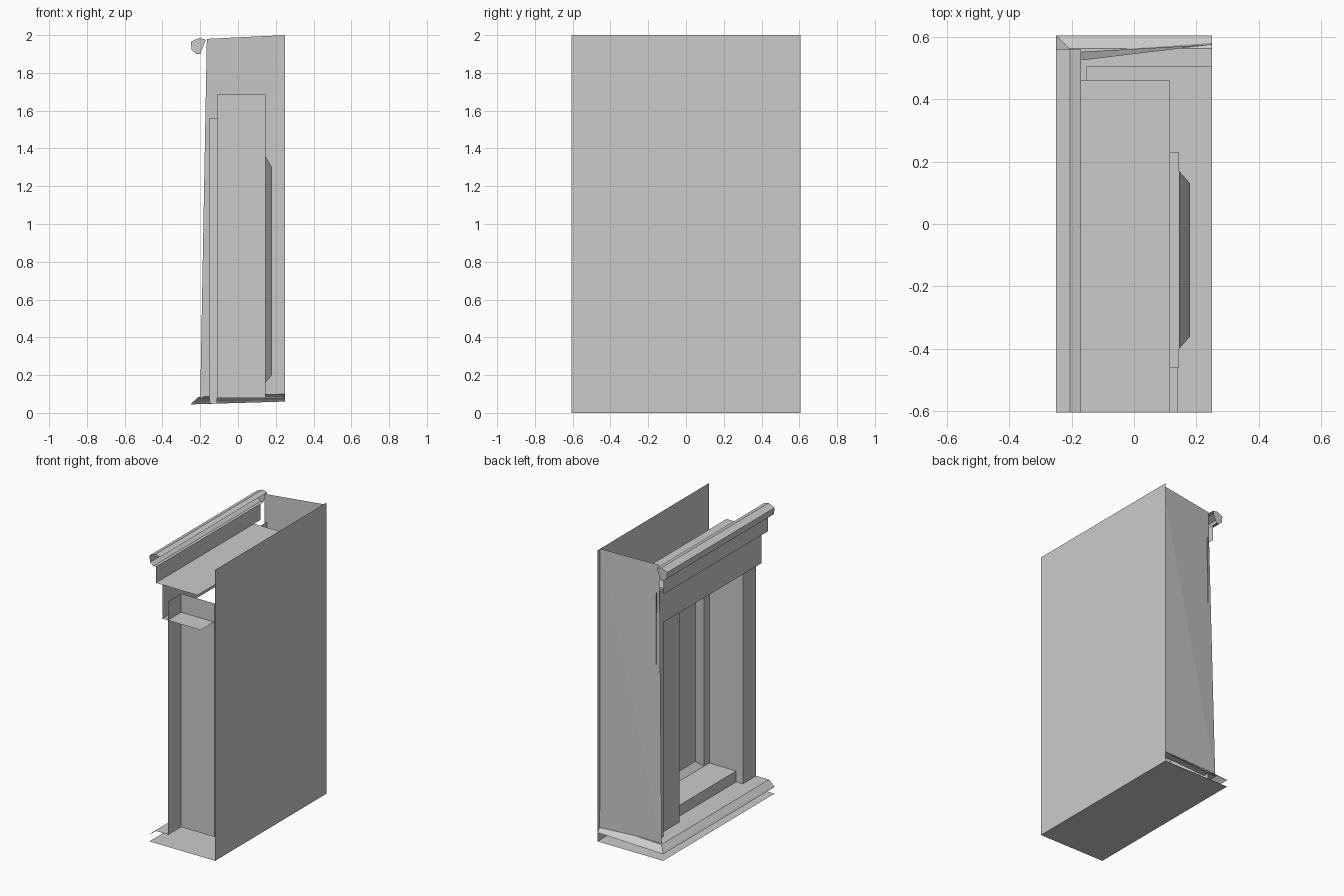
import bpy

if "Cube" in bpy.data.objects:
    bpy.data.objects.remove(bpy.data.objects["Cube"])


def mesh(name, verts, faces):
    me = bpy.data.meshes.new(name)
    me.from_pydata(verts, [], faces)
    ob = bpy.data.objects.new(name, me)
    bpy.context.collection.objects.link(ob)
    return ob


def sheet(name, x, y, z):
    """Flat rectangle: exactly one of x, y, z is a single number."""
    if not isinstance(x, tuple):
        v = [(x, y[0], z[0]), (x, y[0], z[1]), (x, y[1], z[1]), (x, y[1], z[0])]
    elif not isinstance(y, tuple):
        v = [(x[0], y, z[0]), (x[1], y, z[0]), (x[1], y, z[1]), (x[0], y, z[1])]
    else:
        v = [(x[0], y[0], z), (x[1], y[0], z), (x[1], y[1], z), (x[0], y[1], z)]
    return mesh(name, v, [(0, 1, 2, 3)])


def loft(name, *rows):
    """Skin between rows of points."""
    n = len(rows[0])
    faces = [(r * n + i, r * n + i + 1, (r + 1) * n + i + 1, (r + 1) * n + i)
             for r in range(len(rows) - 1) for i in range(n - 1)]
    return mesh(name, [p for row in rows for p in row], faces)


def run_y(name, profile, y0, y1):
    """Straight moulding along y from an (x, z) profile."""
    return loft(name, *[[(x, y, z) for x, z in profile] for y in (y0, y1)])


Y0, Y1 = -0.605, 0.605            # cut end and finished end
NICHE = (-0.46, 0.23)             # width of the recess

# outer shell: back, bottom and slightly twisted end panel
sheet("back_panel", 0.25, (Y0, Y1), (0, 2))
sheet("bottom_panel", (-0.25, 0.25), (Y0, Y1), 0)
mesh("end_panel",
     [(0.25, 0.58, 0.08), (0.25, 0.575, 2), (-0.165, 0.525, 2 - 0.02), (-0.2, 0.55, 0.08)],
     [(0, 1, 3), (1, 2, 3)])

# base moulding turning the corner
base = [(0.0, 0.045), (0.008, 0.055), (0.042, 0.085), (0.10, 0.085)]
loft("base_moulding",
     [(-0.25 + d, Y0, z) for d, z in base],
     [(-0.25 + d, Y1 - d, z) for d, z in base],
     [(0.25, Y1 - d, z + 0.015) for d, z in base])
sheet("base_step", (-0.15, -0.11), (Y0, 0.46), 0.085)

# pilaster faces beside the recess
sheet("right_pilaster", -0.11, (Y0, NICHE[0]), (0.08, 1.685))
sheet("left_pilaster", -0.11, (NICHE[1], 0.46), (0.08, 1.685))
sheet("corner_post_front", -0.15, (0.46, 0.54), (0.05, 1.79))
sheet("corner_post_side", (-0.15, -0.11), 0.46, (0.05, 1.56))

# recess walls, floor and sill
for side, y in zip(("right", "left"), NICHE):
    sheet(side + "_niche_wall", (-0.11, 0.145), y, (0.08, 1.685))
sheet("niche_floor", (-0.06, 0.145), NICHE, 0.16)
sheet("niche_sill", -0.06, NICHE, (0.085, 0.16))
sheet("niche_step", (-0.11, -0.06), NICHE, 0.085)

# door at the back of the recess with a sunken panel
rects = [(0.145, -0.46, 0.23, 0.08, 1.685), (0.145, -0.40, 0.17, 0.16, 1.36),
         (0.18, -0.36, 0.13, 0.20, 1.30)]
rings = [[(x, a, b), (x, c, b), (x, c, d), (x, a, d), (x, a, b)]
         for x, a, c, b, d in rects]
loft("door_frame", *rings)
sheet("door_panel", 0.18, (-0.36, 0.13), (0.20, 1.30))

# lintel, its underside at the cut end, and the shelf above
sheet("lintel", -0.15, (Y0, 0.46), (1.557, 1.79))
sheet("lintel_underside", (-0.15, 0.14), (Y0, NICHE[0]), 1.557)
sheet("top_shelf", (-0.2, 0.115), (Y0, 0.46), 1.79)
run_y("frieze", [(-0.2, 1.79), (-0.2, 1.9)], Y0, 0.53)

# cornice with angled end return
cornice = [(-0.17, 1.975), (-0.205, 1.985), (-0.25, 1.965), (-0.245, 1.92),
           (-0.22, 1.9), (-0.2, 1.9)]
run_y("cornice", cornice, Y0, 0.56)
mesh("cornice_end", [(x, 0.56, z) for x, z in cornice], [range(len(cornice))])
